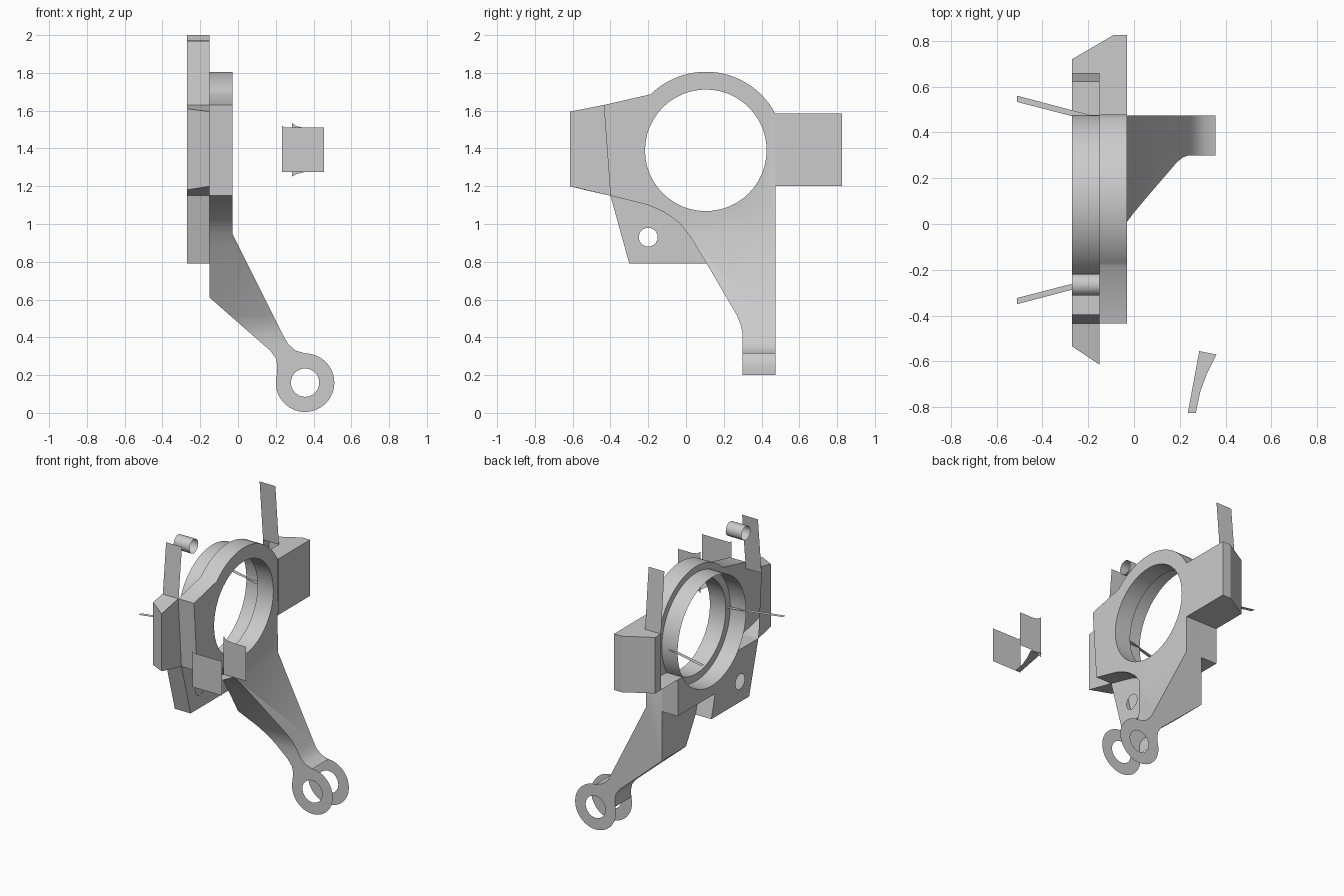
import bpy, bmesh, math
from mathutils import Vector

if "Cube" in bpy.data.objects:
    bpy.data.objects.remove(bpy.data.objects["Cube"])

CY, CZ = 0.105, 1.39          # main bore centre (y, z)
LX, LZ = 0.355, 0.16          # lug centre (x, z)


def arc(cx, cy, r, a0, a1, n):
    return [(cx + r * math.cos(math.radians(a0 + (a1 - a0) * i / n)),
             cy + r * math.sin(math.radians(a0 + (a1 - a0) * i / n))) for i in range(n + 1)]


def finish(bm, name):
    bmesh.ops.recalc_face_normals(bm, faces=bm.faces[:])
    me = bpy.data.meshes.new(name)
    bm.to_mesh(me)
    bm.free()
    ob = bpy.data.objects.new(name, me)
    bpy.context.collection.objects.link(ob)
    return ob


def place(p, axis, d):
    """2D profile point -> 3D: x:(y,z)  y:(x,z)  z:(x,y)"""
    return {'x': (d, p[0], p[1]), 'y': (p[0], d, p[1]), 'z': (p[0], p[1], d)}[axis]


def extrude(name, pts, axis, d0, d1, skip=(), caps=True):
    bm = bmesh.new()
    a = [bm.verts.new(place(p, axis, d0)) for p in pts]
    b = [bm.verts.new(place(p, axis, d1)) for p in pts]
    n = len(pts)
    if caps:
        bm.faces.new(a)
        bm.faces.new(b[::-1])
    for i in range(n):
        if i not in skip:
            j = (i + 1) % n
            bm.faces.new((a[i], a[j], b[j], b[i]))
    return finish(bm, name)


def sheet(name, pts, axis, d):
    bm = bmesh.new()
    bm.faces.new([bm.verts.new(place(p, axis, d)) for p in pts])
    return finish(bm, name)


def boolean(ob, cutter, op):
    m = ob.modifiers.new("bool", 'BOOLEAN')
    m.operation, m.solver, m.object = op, 'EXACT', cutter
    bpy.context.view_layer.objects.active = ob
    bpy.ops.object.modifier_apply(modifier=m.name)
    bpy.data.objects.remove(cutter, do_unlink=True)


def open_wall(ob, axis, c, r):
    """Remove cylinder walls lying within r of an axis-parallel line."""
    k = 'xyz'.index(axis)
    bm = bmesh.new()
    bm.from_mesh(ob.data)
    cen = Vector(place(c, axis, 0))

    def dist(v):
        d = v.co - cen
        d[k] = 0
        return d.length
    dead = [f for f in bm.faces if abs(f.normal[k]) < 0.5 and all(dist(v) < r for v in f.verts)]
    bmesh.ops.delete(bm, geom=dead, context='FACES')
    bm.to_mesh(ob.data)
    bm.free()


# carrier plate and bent arm: side profile crossed with front profile
side = [(-.435, 1.63)] + arc(CY, CZ, .416, 134.5, 27.5, 32) + [
    (.475, -.05), (.30, -.05), (.30, .41), (.292, .46), (.27, .515), (.11, .79),
    (.05, .89), (.01, .95), (-.03, 1.0), (-.08, 1.04), (-.13, 1.07), (-.2, 1.1),
    (-.28, 1.12), (-.40, 1.15)]
front = [(-.15, 1.9), (-.03, 1.9), (-.03, .95), (.24, .41), (.265, .365), (.305, .33)] + \
    arc(LX, LZ, .155, 90, -195, 40) + [(.208, .25), (.2, .29), (.17, .33), (-.15, .61)]
body = extrude("carrier_and_arm", side, 'x', -.4, .7)
boolean(body, extrude("cut", front, 'y', -1, 1), 'INTERSECT')
boolean(body, extrude("cut", arc(CY, CZ, .322, 0, 352.5, 47), 'x', -.4, .4), 'DIFFERENCE')
boolean(body, extrude("cut", arc(LX, LZ, .075, 0, 348.75, 31), 'y', -1, 1), 'DIFFERENCE')
open_wall(body, 'y', (LX, LZ), .158)

# rear collar around the bore
extrude("rear_collar", arc(CY, CZ, .372, 0, 352.5, 47), 'x', -.27, -.15, caps=False)

# lower rear web with its bolt hole
web = extrude("rear_web", [(-.40, 1.15), (-.30, .79), (.11, .79), (.07, .95), (.475, .95), (.475, 1.2)]
              + arc(CY, CZ, .372, -31, -140, 20), 'x', -.27, -.15)
boolean(web, extrude("cut", arc(-.2, .93, .05, 0, 345, 23), 'x', -.5, .2), 'DIFFERENCE')
open_wall(web, 'x', (-.2, .93), .053)

# right side block, open on its inner wall, with a floor behind
block = [(-.03, .475), (-.03, .825), (-.09, .825), (-.27, .72), (-.27, .655), (-.15, .655), (-.15, .475)]
extrude("right_block", block, 'z', 1.2, 1.585, skip=(4, 6))
sheet("right_block_floor", [(-.27, .475), (-.15, .475), (-.15, .655), (-.27, .655)], 'z', 1.2)

# left side block with bevelled outer end, open on its inner wall
bm = bmesh.new()
a = [bm.verts.new((-.15, y, z)) for y, z in [(-.615, 1.595), (-.435, 1.63), (-.40, 1.15), (-.615, 1.2)]]
b = [bm.verts.new((-.27, y, z)) for y, z in [(-.535, 1.61), (-.435, 1.63), (-.40, 1.15), (-.535, 1.18)]]
bm.faces.new(a)
bm.faces.new(b[::-1])
for i in (0, 2, 3):
    j = (i + 1) % 4
    bm.faces.new((a[i], a[j], b[j], b[i]))
finish(bm, "left_block")

# upright strips and flat blades on both sides
for nm, y0, y1, top, s in (("right", .658, .62, 2.0, 1), ("left", -.435, -.395, 1.97, -1)):
    bm = bmesh.new()
    bm.faces.new([bm.verts.new(p) for p in [(-.27, y0, 1.585), (-.15, y0, 1.585),
                                            (-.15, y1, top), (-.27, y1, top)]])
    finish(bm, nm + "_upright_strip")
    sheet(nm + "_blade", [(-.51, CY + s * .455), (-.51, CY + s * .428),
                          (-.15, CY + s * .335), (-.15, CY + s * .36)], 'z', CZ)

# small loose sleeve
extrude("sleeve", arc(-.265, 1.925, .048, 0, 345, 23), 'x', -.27, -.15, caps=False)

# detached bracket plates
sheet("bracket_front", [(.232, 1.52), (.25, 1.51), (.455, 1.51), (.455, 1.275), (.232, 1.275)], 'y', -.825)
sheet("bracket_rear", [(.285, 1.535), (.31, 1.517), (.35, 1.51), (.455, 1.51), (.455, 1.275),
                       (.35, 1.275), (.31, 1.265), (.285, 1.25)], 'y', -.563)
sheet("bracket_web", [(.285, -.555), (.36, -.57), (.32, -.65), (.29, -.73), (.27, -.825), (.235, -.825)],
      'z', 1.275)

# smooth the curved walls, keep hard edges
bpy.ops.object.select_all(action='SELECT')
bpy.context.view_layer.objects.active = body
bpy.ops.object.shade_smooth_by_angle(angle=math.radians(30))
